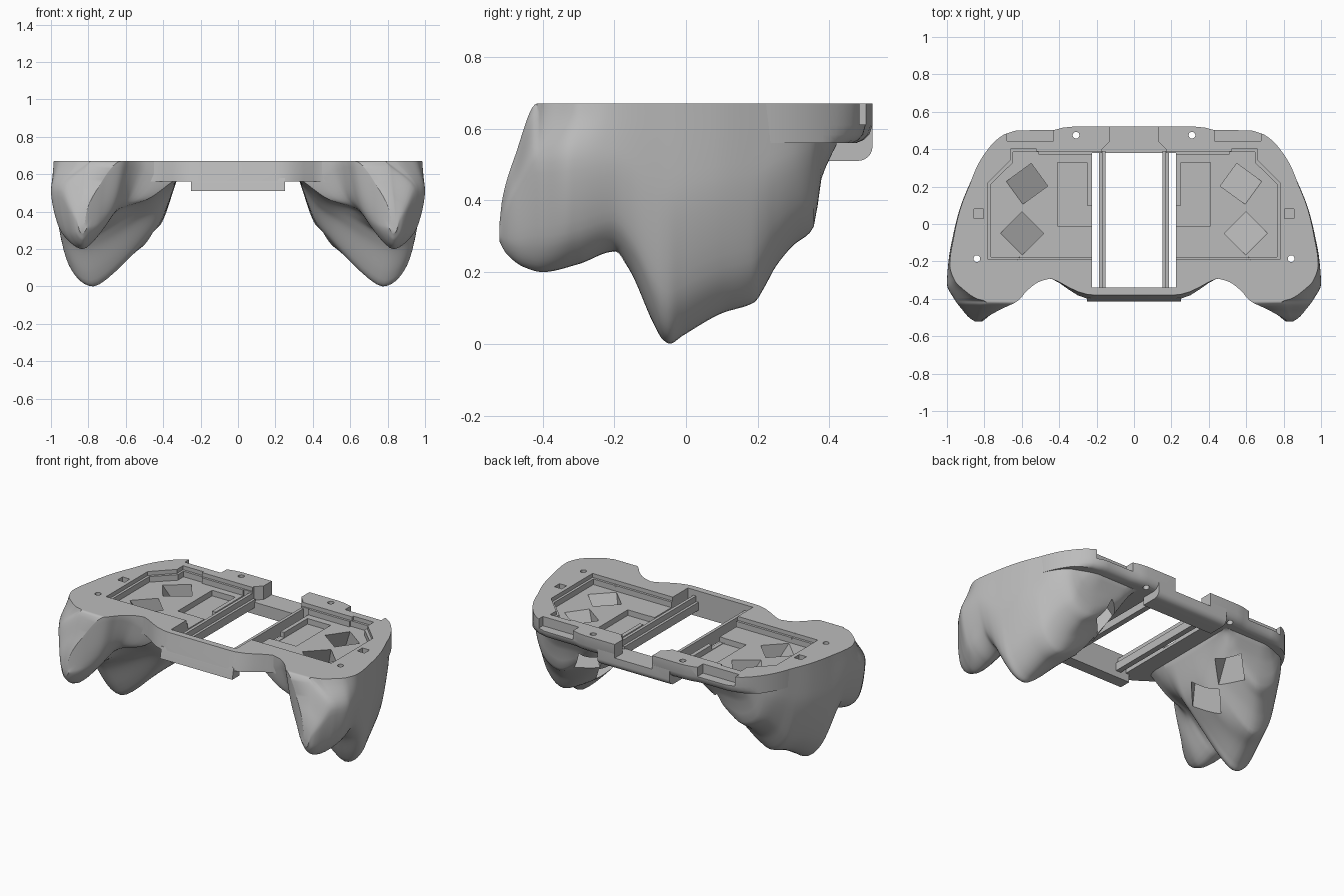
import bpy, bmesh
from math import radians, sin, cos, pi
from mathutils import Matrix

if "Cube" in bpy.data.objects:
    bpy.data.objects.remove(bpy.data.objects["Cube"], do_unlink=True)

TOP = 0.67      # height of the flat upper face
FLANGE = 0.56   # underside of the plate
FLOOR = 0.61    # floor of the shallow recess

grey = bpy.data.materials.new("plain_grey")
grey.use_nodes = True
grey.diffuse_color = (0.5, 0.5, 0.5, 1)
grey.node_tree.nodes["Principled BSDF"].inputs["Base Color"].default_value = (0.5, 0.5, 0.5, 1)


def curve(points):
    """Smooth curve through the points that never overshoots them."""
    xs = [p[0] for p in points]
    vs = [p[1] for p in points]
    last = len(points) - 1
    d = [(vs[i + 1] - vs[i]) / (xs[i + 1] - xs[i]) for i in range(last)]
    m = [d[0]]
    for a, b in zip(d, d[1:]):
        m.append(0.0 if a * b <= 0 else 2 * a * b / (a + b))
    m.append(d[-1])

    def value(x):
        i = 0
        while i < last - 1 and x > xs[i + 1]:
            i += 1
        h = xs[i + 1] - xs[i]
        t = min(max((x - xs[i]) / h, 0.0), 1.0)
        s = 1 - t
        return (vs[i] * (1 + 2 * t) * s * s + h * m[i] * t * s * s
                + vs[i + 1] * (3 - 2 * t) * t * t - h * m[i + 1] * t * t * s)
    return value


def loft(name, rings):
    """Closed solid skinned over rings that have equal point counts."""
    bm = bmesh.new()
    loops = [[bm.verts.new(p) for p in ring] for ring in rings]
    n = len(loops[0])
    for a, b in zip(loops, loops[1:]):
        for i in range(n):
            j = (i + 1) % n
            bm.faces.new((a[i], a[j], b[j], b[i]))
    bm.faces.new(loops[0])
    bm.faces.new(loops[-1])
    bmesh.ops.recalc_face_normals(bm, faces=bm.faces[:])
    mesh = bpy.data.meshes.new(name)
    bm.to_mesh(mesh)
    bm.free()
    obj = bpy.data.objects.new(name, mesh)
    bpy.context.scene.collection.objects.link(obj)
    return obj


def prism(name, outline, low, high):
    return loft(name, [[(x, y, z) for x, y in outline] for z in (low, high)])


def box(name, x0, x1, y0, y1, z0, z1):
    return prism(name, [(x0, y0), (x1, y0), (x1, y1), (x0, y1)], z0, z1)


def bar(name, profile):
    return loft(name, [[(x, y, z) for y, z in profile] for x in (-.25, .25)])


def both_sides(half):
    return half + [(-x, y) for x, y in reversed(half)]


# Grip: contour curves along the depth
top_z = curve([(-.52, .335), (-.512, .405), (-.478, .52), (-.415, TOP), (.42, TOP)])
rim_out = curve([(-.52, .84), (-.48, .82), (-.43, .795), (-.415, .79), (-.4, .84), (-.36, .9),
                 (-.3, .96), (-.22, .985), (-.05, .96), (.08, .929), (.2, .883), (.3, .835),
                 (.42, .73)])
side_out = curve([(-.52, .852), (-.5, .882), (-.46, .917), (-.4, .962), (-.32, 1), (-.2, .992),
                  (-.05, .965), (.08, .932), (.2, .885), (.3, .835), (.36, .78), (.42, .67)])
belly_x = curve([(-.52, .83), (-.2, .83), (-.05, .775), (.1, .74), (.25, .69), (.42, .58)])
belly_z = curve([(-.52, .285), (-.5, .25), (-.45, .213), (-.4, .2), (-.3, .222), (-.2, .257),
                 (-.16, .21), (-.09, .055), (-.065, .012), (-.045, 0), (-.01, .022),
                 (.1, .085), (.19, .115), (.22, .16), (.25, .215), (.3, .275), (.35, .315),
                 (.365, .36), (.37, .43), (.4, .515), (.42, .555)])
inner_x = curve([(-.52, .81), (-.5, .785), (-.46, .74), (-.4, .69), (-.3, .645), (-.2, .57),
                 (-.05, .5), (.2, .47), (.42, .44)])
inner_z = curve([(-.52, .31), (-.4, .36), (-.25, .42), (-.15, .36), (-.05, .245), (.1, .24),
                 (.25, .34), (.36, .45), (.42, .558)])
rim_in = curve([(-.52, .82), (-.5, .79), (-.46, .72), (-.41, .62), (-.36, .575),
                (-.31, .51), (-.292, .45), (-.27, .35), (-.2, .33), (.42, .33)])
rim_in_z = curve([(-.52, TOP), (-.36, .665), (-.31, .64), (-.27, FLANGE), (.42, FLANGE)])


def grip_section(y):
    top, low, bx, wide = top_z(y), belly_z(y), belly_x(y), side_out(y)
    wide_z = top - 0.35 * (top - low)
    ix, iz, rx = inner_x(y), inner_z(y), rim_in(y)
    rz = min(top - 0.004, rim_in_z(y))
    keys = [(rim_out(y), top), (wide, wide_z),
            (bx + 0.68 * (wide - bx), low + 0.26 * (wide_z - low)), (bx, low),
            (ix, iz), ((ix + rx) / 2, iz + 0.33 * (rz - iz)), (rx, rz)]
    fx = curve([(i, k[0]) for i, k in enumerate(keys)])
    fz = curve([(i, k[1]) for i, k in enumerate(keys)])
    steps = 7 * (len(keys) - 1)
    ring = [(fx(i / 7), y, fz(i / 7)) for i in range(steps + 1)]
    return ring + [(rx, y, top)]


ROWS = 110
grips = loft("grips", [grip_section(-0.52 + 0.94 * (i / ROWS) ** 1.25) for i in range(ROWS + 1)])

# Top plate: front edge flares out downward, rear lower edge is rounded
plate_side = curve([(.18, .887), (.25, .864), (.3, .843), (.35, .816), (.4, .781), (.44, .746),
                    (.47, .709), (.49, .672), (.5, .63)])
plate_half = [(.13, .52), (.33, .52), (.38, .515), (.43, .502), (.6, .501)]
plate_half += [(plate_side(.5 - .02 * i), .5 - .02 * i) for i in range(17)]
plate_half += [(.8, .1), (.8, -.2), (.7, -.32), (.6, -.325), (.56, -.31), (.52, -.292), (.48, -.289),
               (.44, -.293), (.4, -.31), (.35, -.338), (.3, -.362), (.25, -.376), (.21, -.38)]
outline = both_sides(plate_half)
flare = curve([(0, .024), (.25, .023), (.46, 0), (1, 0)])


def plate_ring(z, front, rear):
    ring = []
    for x, y in outline:
        if y < -.28:
            y -= flare(abs(x)) * front
        ring.append((x, y - rear * max(0, (y - .4) / .12), z))
    return ring


plate = loft("top_plate", [plate_ring(FLANGE, 1, .045), plate_ring(.568, .93, .025),
                           plate_ring(.583, .8, .009), plate_ring(.61, .55, 0),
                           plate_ring(TOP, 0, 0)])

# Cross bars below the plate; the rear one has a rounded lower edge
front_bar = bar("front_bar", [(-.34, .58), (-.34, .51), (-.414, .51), (-.403, .562), (-.398, .58)])
arc = [(.48 + .04 * sin(a * pi / 12), .55 - .04 * cos(a * pi / 12)) for a in range(7)]
rear_bar = bar("rear_bar", [(.38, .62), (.38, .51)] + arc + [(.52, .62)])

# Cutters
recess = both_sides([(.17, .387), (.52, .387), (.52, .4), (.66, .4), (.66, .34),
                     (.78, .22), (.78, -.19)])
inner_recess = [(x * 0.98, 0.1 + (y - 0.1) * 0.95) for x, y in recess]
cutters = [
    prism("recess_ledge_cutter", recess, .645, .8),
    prism("recess_cutter", inner_recess, FLOOR, .8),
    box("window_cutter", -.225, .225, -.34, .38, .3, .9),
    prism("rear_gap_cutter", both_sides([(.13, .6), (.13, .44), (.17, .4), (.17, .36)]), .585, .9),
]


def tilted_tunnel(side, x, y, turn, sx, sy):
    obj = box("tunnel_cutter", -sx / 2, sx / 2, -sy / 2, sy / 2, -.5, .35)
    tilt = radians(32) * side
    obj.data.transform(Matrix.Translation((side * x, y, FLOOR))
                       @ Matrix.Rotation(-side * radians(turn), 4, "Z")
                       @ Matrix.Rotation(tilt, 4, "Y"))
    return obj


def screw_hole(x, y):
    ring = [(x + .018 * cos(a * pi / 10), y + .018 * sin(a * pi / 10)) for a in range(20)]
    return prism("screw_cutter", ring, -.1, .9)


def side_box(side, name, x0, x1, *rest):
    a, b = sorted((side * x0, side * x1))
    return box(name, a, b, *rest)


for s in (1, -1):
    cutters += [
        side_box(s, "pocket_cutter", .25, .41, -.01, .33, .575, .81),
        side_box(s, "pocket_notch_cutter", .2, .26, -.012, .1, .578, .82),
        side_box(s, "rear_slot_cutter", .43, .68, .445, .6, FLOOR + .002, .83),
        side_box(s, "square_socket_cutter", .805, .855, .03, .08, .6, .84),
        tilted_tunnel(s, .572, .215, 36, .14, .15),
        tilted_tunnel(s, .598, -.05, 45, .138, .165),
        screw_hole(s * .31, .475),
        screw_hole(s * .84, -.185),
    ]

for obj in (grips, plate, rear_bar):
    for c in cutters:
        mod = obj.modifiers.new("cut", "BOOLEAN")
        mod.operation = "DIFFERENCE"
        mod.solver = "EXACT"
        mod.object = c
for c in cutters:
    c.hide_render = True
grips.modifiers.new("mirror", "MIRROR")

# Bake the modifiers and drop the cutters
bpy.context.view_layer.update()
graph = bpy.context.evaluated_depsgraph_get()
baked = [(o, bpy.data.meshes.new_from_object(o.evaluated_get(graph))) for o in (grips, plate, rear_bar)]
for obj, mesh in baked:
    obj.modifiers.clear()
    obj.data = mesh
for c in cutters:
    bpy.data.objects.remove(c, do_unlink=True)

# Stepped rails across the window
parts = [grips, plate, front_bar, rear_bar]
for s, label in ((1, "left"), (-1, "right")):
    parts.append(side_box(s, label + "_rail_ledge", .152, .17, -.35, .39, .55, .6))
    parts.append(side_box(s, label + "_rail", .168, .187, -.35, .39, .55, .635))

# Colour and shading
bpy.ops.object.select_all(action="DESELECT")
for obj in parts:
    obj.data.materials.clear()
    obj.data.materials.append(grey)
    obj.select_set(True)
bpy.context.view_layer.objects.active = grips
bpy.ops.object.shade_smooth_by_angle(angle=radians(32))
